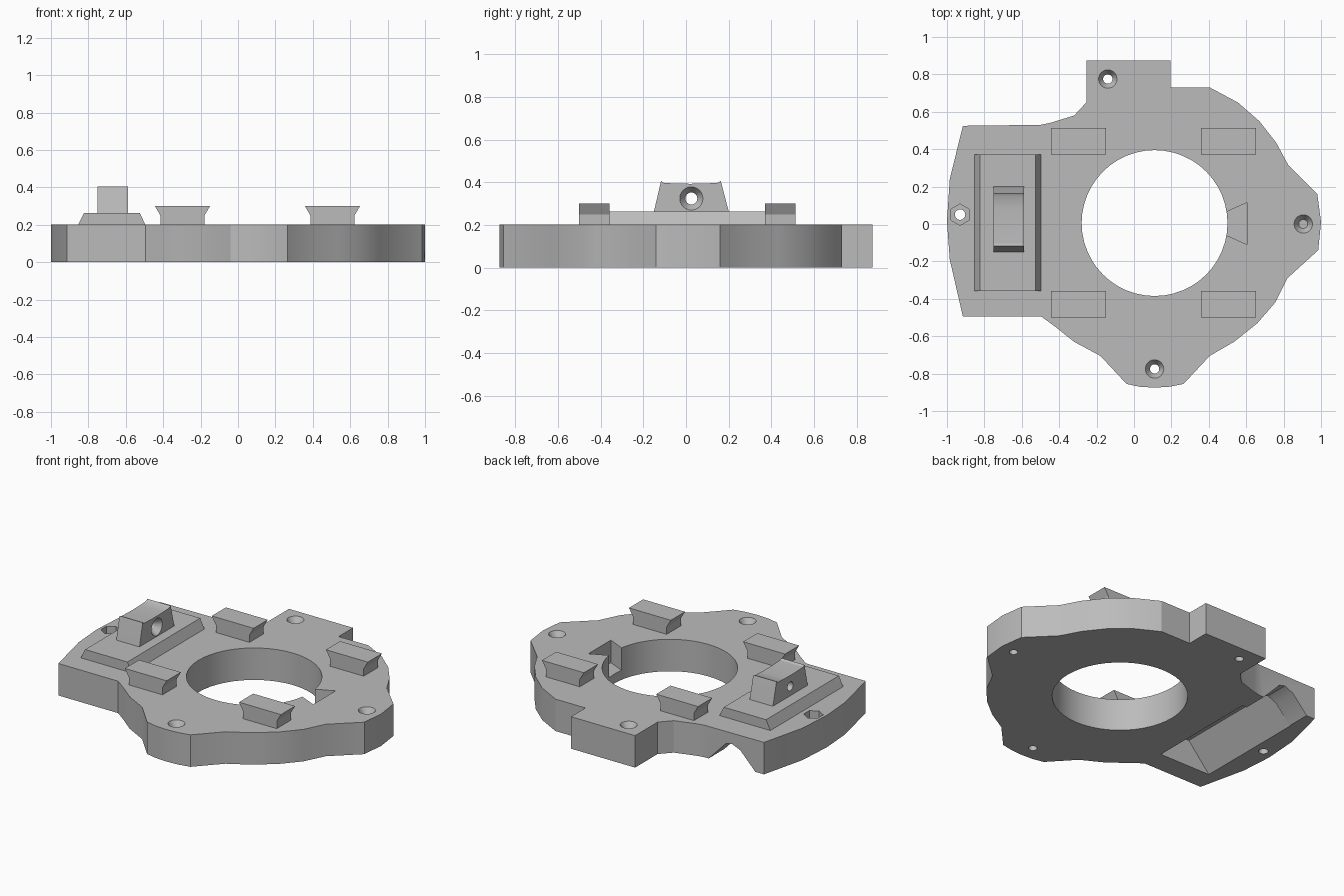
import bpy, bmesh, math
from mathutils import Matrix, Vector

default = bpy.data.objects.get("Cube")
if default:
    bpy.data.objects.remove(default, do_unlink=True)

grey = bpy.data.materials.new("plain grey")
grey.use_nodes = True
grey.diffuse_color = (0.5, 0.5, 0.5, 1)
grey.node_tree.nodes["Principled BSDF"].inputs["Base Color"].default_value = (0.5, 0.5, 0.5, 1)

THICK = 0.203


def finish(name, bm):
    bmesh.ops.recalc_face_normals(bm, faces=bm.faces)
    mesh = bpy.data.meshes.new(name)
    bm.to_mesh(mesh)
    bm.free()
    mesh.materials.append(grey)
    obj = bpy.data.objects.new(name, mesh)
    bpy.context.collection.objects.link(obj)
    return obj


def prism(name, points, axis, start, end):
    """Extrude a 2D profile along an axis: x takes (y, z), y takes (x, z), z takes (x, y)."""
    def place(a, b):
        return {"x": (start, a, b), "y": (a, start, b), "z": (a, b, start)}[axis]
    bm = bmesh.new()
    face = bm.faces.new([bm.verts.new(place(a, b)) for a, b in points])
    out = bmesh.ops.extrude_face_region(bm, geom=[face])
    move = Vector([end - start if axis == k else 0 for k in "xyz"])
    bmesh.ops.translate(bm, vec=move, verts=[v for v in out["geom"] if isinstance(v, bmesh.types.BMVert)])
    return finish(name, bm)


def cone(name, centre, r_low, r_high, depth, sides=32, along_x=False):
    bm = bmesh.new()
    turn = Matrix.Rotation(math.pi / 2, 4, "Y") if along_x else Matrix.Identity(4)
    bmesh.ops.create_cone(bm, cap_ends=True, segments=sides, radius1=r_low, radius2=r_high,
                          depth=depth, matrix=Matrix.Translation(centre) @ turn)
    return finish(name, bm)


def cut(target, cutter):
    bpy.context.view_layer.objects.active = target
    mod = target.modifiers.new("cut", "BOOLEAN")
    mod.operation = "DIFFERENCE"
    mod.solver = "EXACT"
    mod.object = cutter
    bpy.ops.object.modifier_apply(modifier=mod.name)
    bpy.data.objects.remove(cutter, do_unlink=True)


# Mounting plate outline, clockwise from the rear right corner
outline = [(-.915, .525), (-.5, .53), (-.45, .54), (-.32, .58), (-.255, .65), (-.255, .875),
           (.195, .875), (.195, .73), (.405, .73), (.555, .65), (.67, .55), (.76, .435),
           (.825, .315), (.98, .16), (1, .01), (.985, -.14), (.82, -.29), (.755, -.42),
           (.66, -.53), (.535, -.63), (.405, -.705), (.265, -.855), (.19, -.87), (.11, -.875),
           (.03, -.87), (-.04, -.855), (-.18, -.705), (-.32, -.63), (-.42, -.55), (-.495, -.495),
           (-.915, -.495), (-.985, -.19), (-1, .015), (-.985, .24)]
plate = prism("mounting_plate", outline, "z", 0, THICK)

# Central opening and the key pocket beside it
cut(plate, cone("opening_cutter", (.11, .005, .1), .39, .39, .5, 48))
cut(plate, prism("key_cutter", [(.45, .045), (.605, .115), (.605, -.11), (.45, -.04)], "z", .06, .3))

# Countersunk screw holes
for x, y in [(-.14, .775), (.905, 0), (.11, -.775)]:
    cut(plate, cone("screw_cutter", (x, y, .1), .025, .025, .5, 24))
    cut(plate, cone("countersink_cutter", (x, y, THICK - .02), .024, .05, .042, 24))

# Hexagonal nut pocket with a through hole
cut(plate, cone("nut_cutter", (-.93, .05, .2), .057, .057, .2, 6))
cut(plate, cone("nut_hole_cutter", (-.93, .05, .1), .028, .028, .5, 24))

# Underside channel with a lower outlet at the rear
cut(plate, prism("channel_cutter", [(-.87, -.01), (-.86, 0), (-.71, .17), (-.65, .17), (-.5, 0), (-.49, -.01)],
                 "y", -.355, .375))
cut(plate, prism("outlet_cutter", [(-.865, -.01), (-.855, 0), (-.75, .11), (-.69, .135), (-.65, .125),
                                   (-.53, 0), (-.52, -.01)], "y", .3, .7))

parts = [plate]

# Raised bed with sloped long sides
parts.append(prism("raised_bed", [(-.853, THICK - .005), (-.853, THICK), (-.823, .264), (-.526, .264),
                                  (-.496, THICK), (-.496, THICK - .005)], "y", -.358, .372))

# Bracket with a shallow hollow top and a countersunk cross hole
arc = [(.02 + .125 * t, .393 + .004 * t * t) for t in (1, .5, 0, -.5, -1)]
side = [(-.152, .255), (.202, .255), (.2, .264), (.163, .406)] + arc + [(-.117, .406), (-.15, .264)]
bracket = prism("bracket", side, "x", -.75, -.587)
cut(bracket, cone("cross_hole_cutter", (-.67, .025, .324), .028, .028, .5, 24, True))
cut(bracket, cone("cross_sink_cutter", (-.607, .025, .324), .027, .055, .042, 24, True))
parts.append(bracket)

# Four dovetail lugs
for side_name, cx in (("left", .505), ("right", -.297)):
    for end_name, cy in (("front", -.43), ("back", .442)):
        half = [(.118, THICK - .005), (.118, .25), (.147, .3)]
        shape = [(cx + w, z) for w, z in half] + [(cx - w, z) for w, z in reversed(half)]
        parts.append(prism(f"{end_name}_{side_name}_lug", shape, "y", cy - .071, cy + .071))

# Soften only the gently curved walls
for obj in parts:
    bpy.ops.object.select_all(action="DESELECT")
    obj.select_set(True)
    bpy.context.view_layer.objects.active = obj
    bpy.ops.object.shade_smooth_by_angle(angle=math.radians(25))
